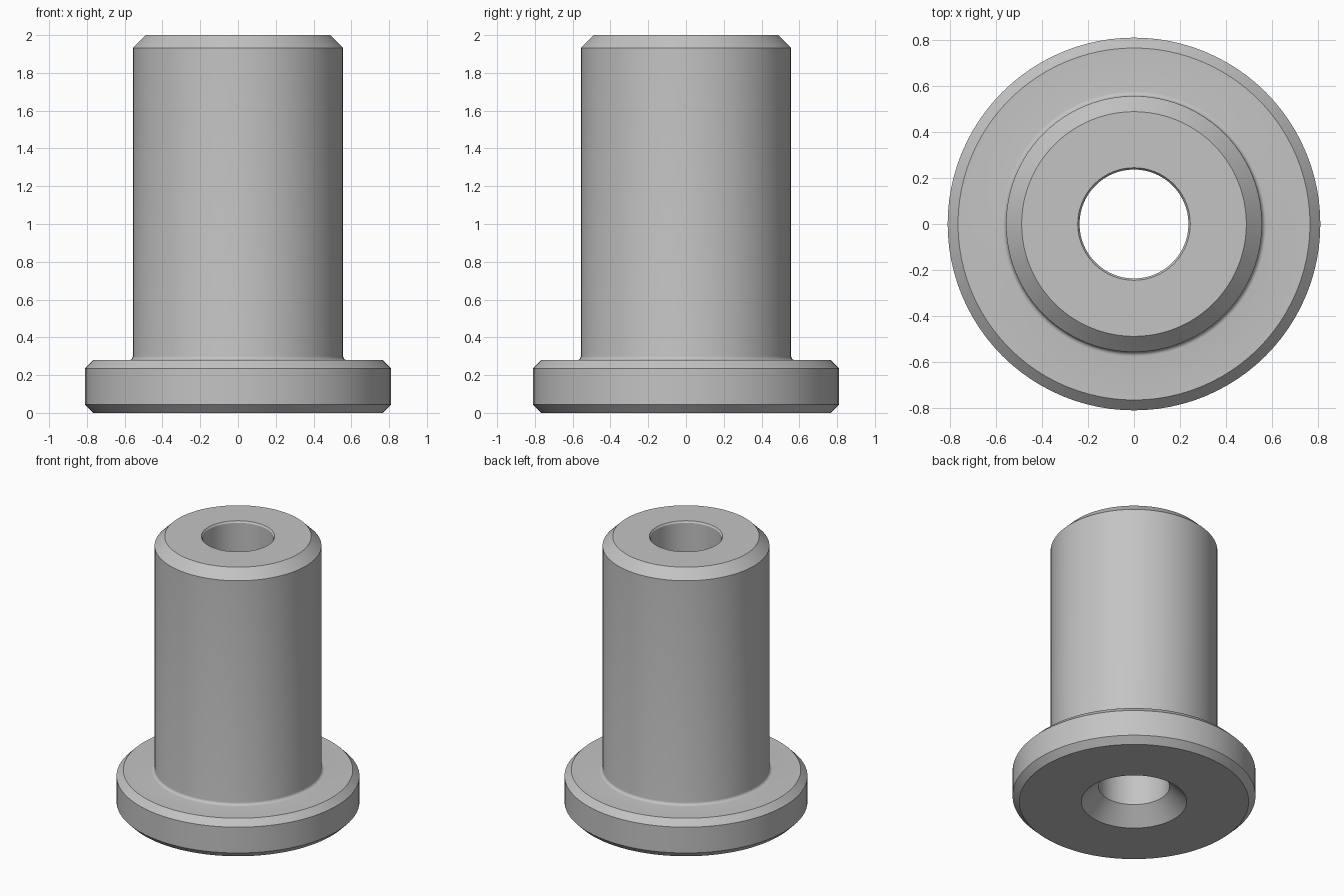
import bpy
import bmesh
from math import cos, sin, pi, radians

if "Cube" in bpy.data.objects:
    bpy.data.objects.remove(bpy.data.objects["Cube"], do_unlink=True)

SEGMENTS = 96
FLANGE_R, SHANK_R, BORE_R = 0.811, 0.557, 0.237
FLANGE_TOP, HEIGHT = 0.28, 2.0
FLANGE_CHAMFER, TOP_CHAMFER, FILLET = 0.045, 0.068, 0.02

# Plain grey metal
metal = bpy.data.materials.new("grey_metal")
metal.use_nodes = True
grey = (0.55, 0.55, 0.55, 1)
metal.diffuse_color = grey
metal.node_tree.nodes["Principled BSDF"].inputs["Base Color"].default_value = grey

# Concave fillet where the shank meets the flange
fillet = []
for i in range(6):
    a = 1.5 * pi - i / 5 * pi / 2
    fillet.append((SHANK_R + FILLET + FILLET * cos(a), FLANGE_TOP + FILLET + FILLET * sin(a)))

# Closed section as (radius, height): countersink, flange, shank, bore
profile = [
    (BORE_R, 0.115),
    (0.352, 0),
    (FLANGE_R - FLANGE_CHAMFER, 0),
    (FLANGE_R, FLANGE_CHAMFER),
    (FLANGE_R, FLANGE_TOP - FLANGE_CHAMFER),
    (FLANGE_R - FLANGE_CHAMFER, FLANGE_TOP),
    *fillet,
    (SHANK_R, HEIGHT - TOP_CHAMFER),
    (SHANK_R - TOP_CHAMFER, HEIGHT),
    (BORE_R + 0.008, HEIGHT),
    (BORE_R, HEIGHT - 0.012),
]

# Revolve the section around the z axis
bm = bmesh.new()
verts = [bm.verts.new((r, 0, z)) for r, z in profile]
edges = [bm.edges.new((v, verts[(i + 1) % len(verts)])) for i, v in enumerate(verts)]
bmesh.ops.spin(bm, geom=verts + edges, cent=(0, 0, 0), axis=(0, 0, 1),
               angle=2 * pi, steps=SEGMENTS, use_merge=True)
bmesh.ops.remove_doubles(bm, verts=bm.verts, dist=0.0001)
bmesh.ops.recalc_face_normals(bm, faces=bm.faces)
mesh = bpy.data.meshes.new("flanged_bushing")
bm.to_mesh(mesh)
bm.free()
mesh.materials.append(metal)

bushing = bpy.data.objects.new("flanged_bushing", mesh)
bpy.context.collection.objects.link(bushing)
bpy.ops.object.select_all(action="DESELECT")
bushing.select_set(True)
bpy.context.view_layer.objects.active = bushing
bpy.ops.object.shade_smooth_by_angle(angle=radians(30))
